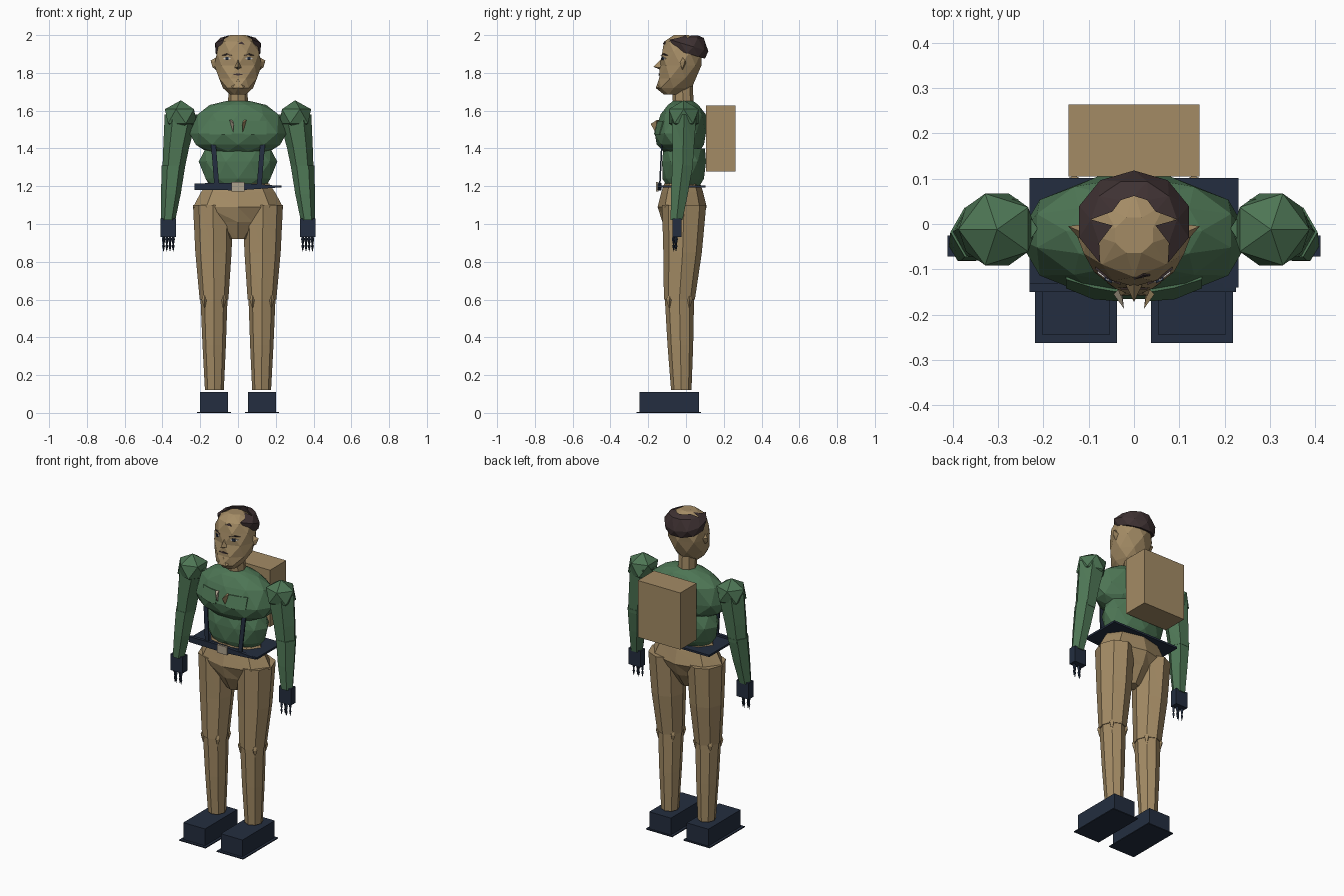
import bpy, bmesh, math
from mathutils import Vector
from mathutils.bvhtree import BVHTree

if "Cube" in bpy.data.objects:
    bpy.data.objects.remove(bpy.data.objects["Cube"])


def material(name, rgb):
    m = bpy.data.materials.new(name)
    m.diffuse_color = (*rgb, 1)
    m.use_nodes = True
    m.node_tree.nodes["Principled BSDF"].inputs["Base Color"].default_value = m.diffuse_color
    return m


TAN = material("sandy tan", (0.37, 0.26, 0.13))
GREEN = material("jacket green", (0.075, 0.18, 0.09))
NAVY = material("dark navy", (0.017, 0.027, 0.05))
BROWN = material("hair brown", (0.05, 0.032, 0.033))
PALE = material("pale buckle", (0.42, 0.36, 0.27))
WHITE = material("eye white", (0.7, 0.68, 0.65))


def finish(bm, name, mat):
    bmesh.ops.recalc_face_normals(bm, faces=bm.faces)
    me = bpy.data.meshes.new(name)
    bm.to_mesh(me)
    bm.free()
    me.materials.append(mat)
    ob = bpy.data.objects.new(name, me)
    bpy.context.collection.objects.link(ob)
    return ob


def loft(name, mat, rings, n=8, phase=0.0, twist=False):
    """Rings are (z, centre x, centre y, radius x, radius y)."""
    bm = bmesh.new()
    loops = []
    for k, (z, cx, cy, rx, ry) in enumerate(rings):
        off = phase + (math.pi / n if twist and k % 2 else 0)
        angs = [2 * math.pi * i / n + off for i in range(n)]
        loops.append([bm.verts.new((cx + rx * math.cos(a), cy + ry * math.sin(a), z)) for a in angs])
    for k, (a, b) in enumerate(zip(loops, loops[1:])):
        for i in range(n):
            j = (i + 1) % n
            if twist and k % 2:
                bm.faces.new((a[i], a[j], b[j]))
                bm.faces.new((a[i], b[j], b[i]))
            else:
                bm.faces.new((a[i], a[j], b[i]))
                bm.faces.new((a[j], b[j], b[i]))
    bm.faces.new(loops[0])
    bm.faces.new(loops[-1])
    return finish(bm, name, mat)


def box(name, mat, x0, x1, y0, y1, z0, z1):
    bm = bmesh.new()
    bmesh.ops.create_cube(bm, size=1)
    for v in bm.verts:
        v.co = ((x0 + x1) / 2 + v.co.x * (x1 - x0), (y0 + y1) / 2 + v.co.y * (y1 - y0),
                (z0 + z1) / 2 + v.co.z * (z1 - z0))
    return finish(bm, name, mat)


def hull(name, mat, pts):
    bm = bmesh.new()
    for p in pts:
        bm.verts.new(p)
    bmesh.ops.convex_hull(bm, input=bm.verts)
    return finish(bm, name, mat)


def decal(name, mat, target, pts, lift=0.004):
    """Thin plate whose outline (x, z) is projected back onto the target."""
    tree = BVHTree.FromPolygons([v.co for v in target.data.vertices],
                                [p.vertices for p in target.data.polygons])
    bm = bmesh.new()
    front = []
    for x, z in pts:
        hit = tree.ray_cast(Vector((x, -1, z)), Vector((0, 1, 0)))[0]
        front.append(Vector((x, (hit.y if hit else -0.1) - lift, z)))
    a = [bm.verts.new(p) for p in front]
    b = [bm.verts.new(p + Vector((0, 0.008, 0))) for p in front]
    bm.faces.new(a)
    bm.faces.new(b)
    for i in range(len(a)):
        j = (i + 1) % len(a)
        bm.faces.new((a[i], a[j], b[j], b[i]))
    return finish(bm, name, mat)


# Torso and pelvis
chest = loft("chest", GREEN, [(1.385, 0, -.025, .17, .10), (1.42, 0, -.03, .235, .125),
                              (1.48, 0, -.03, .257, .142), (1.58, 0, -.015, .225, .12),
                              (1.63, 0, -.015, .15, .085), (1.65, 0, -.015, .07, .055)], 10, twist=True)
loft("abdomen", GREEN, [(1.20, 0, -.015, .15, .09), (1.24, 0, -.015, .18, .11),
                        (1.33, 0, -.01, .208, .122), (1.40, 0, -.01, .18, .11)], 10, twist=True)
loft("pelvis", TAN, [(.92, 0, -.03, .045, .045), (1.01, 0, -.025, .11, .10), (1.09, 0, -.02, .238, .13),
                     (1.17, 0, -.02, .195, .11), (1.215, 0, -.02, .165, .095)], 8, math.pi / 8 * 0)

# Belt, buckle
box("belt", NAVY, -.23, .23, -.14, .102, 1.192, 1.204)
hull("belt_front", NAVY, [(x, y, 1.198 + s * h) for x, h in ((-.23, .017), (0, .02), (.225, .004))
                          for y in (-.15, -.13) for s in (-1, 1)])
box("buckle", PALE, -.034, .034, -.158, -.145, 1.172, 1.222)

# Backpack
box("backpack", TAN, -.145, .145, .105, .263, 1.277, 1.627)

# Neck and head
loft("neck", TAN, [(1.62, 0, -.015, .07, .06), (1.65, 0, -.015, .052, .055), (1.75, 0, -.02, .05, .055)], 8)
head = loft("head", TAN, [(1.685, 0, -.075, .045, .045), (1.72, 0, -.065, .08, .095),
                          (1.77, 0, -.045, .108, .105), (1.84, 0, -.028, .125, .11),
                          (1.91, 0, -.022, .12, .112), (1.965, 0, -.022, .10, .095),
                          (2.0, 0, -.025, .045, .042)], 8, math.pi / 8, twist=True)
hull("nose", TAN, [(0, -.12, 1.885), (-.025, -.12, 1.825), (.025, -.12, 1.825), (0, -.172, 1.832), (0, -.12, 1.81)])
hull("chin", TAN, [(-.045, -.12, 1.74), (.045, -.12, 1.74), (-.03, -.158, 1.72), (.03, -.158, 1.72),
                   (0, -.145, 1.765), (0, -.09, 1.69)])
decal("mouth", BROWN, head, [(-.03, 1.792), (0, 1.786), (.03, 1.792), (0, 1.797)])

# Hair: sloping cap, left open over the forehead and crown
hair = loft("hair", BROWN, [(1.905, 0, .005, .118, .10), (1.95, 0, .005, .127, .113),
                            (1.985, 0, .01, .095, .088), (1.999, 0, .012, .05, .05)], 10, twist=True)
bm = bmesh.new()
bm.from_mesh(hair.data)
for v in bm.verts:
    if v.co.z < 1.96:
        v.co.z -= 0.3 * v.co.y
open_faces = []
for f in bm.faces:
    c = f.calc_center_median()
    if (c.y < -.045 and abs(c.x) < .08) or (c.z > 1.975 and c.y < .02 and abs(c.x) < .07):
        open_faces.append(f)
bmesh.ops.delete(bm, geom=open_faces, context='FACES')
bm.to_mesh(hair.data)
bm.free()
hull("crown_tuft", BROWN, [(-.02, -.015, 2.0), (.03, -.025, 2.0), (.005, -.045, 2.0), (.005, -.03, 1.992)])
decal("forehead_tuft", BROWN, head, [(0, 1.955), (.035, 1.95), (.02, 1.965)])

for s, side in ((-1, "left"), (1, "right")):
    # Face details
    decal(side + "_eye", WHITE, head, [(s * .036, 1.876), (s * .058, 1.867), (s * .08, 1.876), (s * .058, 1.886)], .005)
    decal(side + "_pupil", NAVY, head, [(s * .049, 1.868), (s * .065, 1.868), (s * .065, 1.885), (s * .049, 1.885)], .008)
    decal(side + "_brow", BROWN, head, [(s * .03, 1.893), (s * .085, 1.893), (s * .06, 1.903)], .006)
    hull(side + "_ear", TAN, [(s * .11, -.02, 1.81), (s * .11, -.045, 1.85), (s * .11, .0, 1.85),
                              (s * .145, -.005, 1.865), (s * .135, -.015, 1.83), (s * .11, -.02, 1.885)])

    # Chest pocket, collar flap and braces
    decal(side + "_pocket", GREEN, chest, [(s * .035, 1.475), (s * .09, 1.475), (s * .15, 1.475),
                                           (s * .15, 1.545), (s * .09, 1.545), (s * .035, 1.545)], .006)
    hull(side + "_collar_flap", PALE if s < 0 else TAN,
         [(s * .045, -.155, 1.55), (s * .022, -.187, 1.53), (s * .025, -.16, 1.48), (s * .03, -.14, 1.55)])
    hull(side + "_brace", NAVY, [(s * (x + dx), y + dy, z) for x, y, z in ((.112, -.143, 1.20), (.13, -.132, 1.42))
                                 for dx in (-.013, .013) for dy in (0, .008)])

    # Arm
    bm = bmesh.new()
    bmesh.ops.create_icosphere(bm, subdivisions=1, radius=1)
    for v in bm.verts:
        x, y, z = v.co
        v.co = (s * (.302 + .095 * x), -.012 + .093 * y, 1.57 + .085 * z)
    finish(bm, side + "_shoulder", GREEN)
    loft(side + "_upper_arm", GREEN, [(1.285, s * .342, -.018, .058, .06), (1.40, s * .328, -.015, .068, .066),
                                      (1.58, s * .30, -.01, .088, .075)], 6)
    loft(side + "_forearm", GREEN, [(1.02, s * .37, -.05, .038, .036), (1.16, s * .355, -.035, .052, .052),
                                    (1.31, s * .342, -.018, .063, .063)], 6)
    box(side + "_hand", NAVY, s * .37 - .041, s * .37 + .041, -.072, -.025, .93, 1.03)
    for i in range(4):
        x, y = s * (.343 + .017 * i), -.065 + .012 * (i % 2)
        loft(f"{side}_finger_{i + 1}", NAVY, [(.855, x, y, .001, .001), (.885, x, y, .008, .008),
                                             (.89, x, y, .004, .004), (.92, x, y, .009, .01),
                                             (.935, x, y, .005, .006)], 4)

    # Leg
    loft(side + "_thigh", TAN, [(.60, s * .127, -.035, .076, .082), (.85, s * .13, -.018, .096, .102),
                                (1.10, s * .132, -.01, .106, .117)], 8)
    loft(side + "_shin", TAN, [(.12, s * .125, -.025, .05, .054), (.36, s * .126, -.03, .062, .068),
                               (.62, s * .127, -.035, .072, .078)], 8)
    for i in range(4):
        a = math.pi / 4 + i * math.pi / 2
        x, y = s * .127 + .07 * math.cos(a), -.035 + .075 * math.sin(a)
        loft(f"{side}_knee_fold_{i + 1}", TAN, [(.555, x, y, .002, .002), (.60, x, y, .017, .017),
                                               (.63, x, y, .004, .004)], 4)

    # Shoe
    box(side + "_shoe", NAVY, s * .128 - .074, s * .128 + .074, -.245, .07, .004, .11)
    box(side + "_sole", NAVY, s * .128 - .09, s * .128 + .09, -.262, .08, 0, .006)
